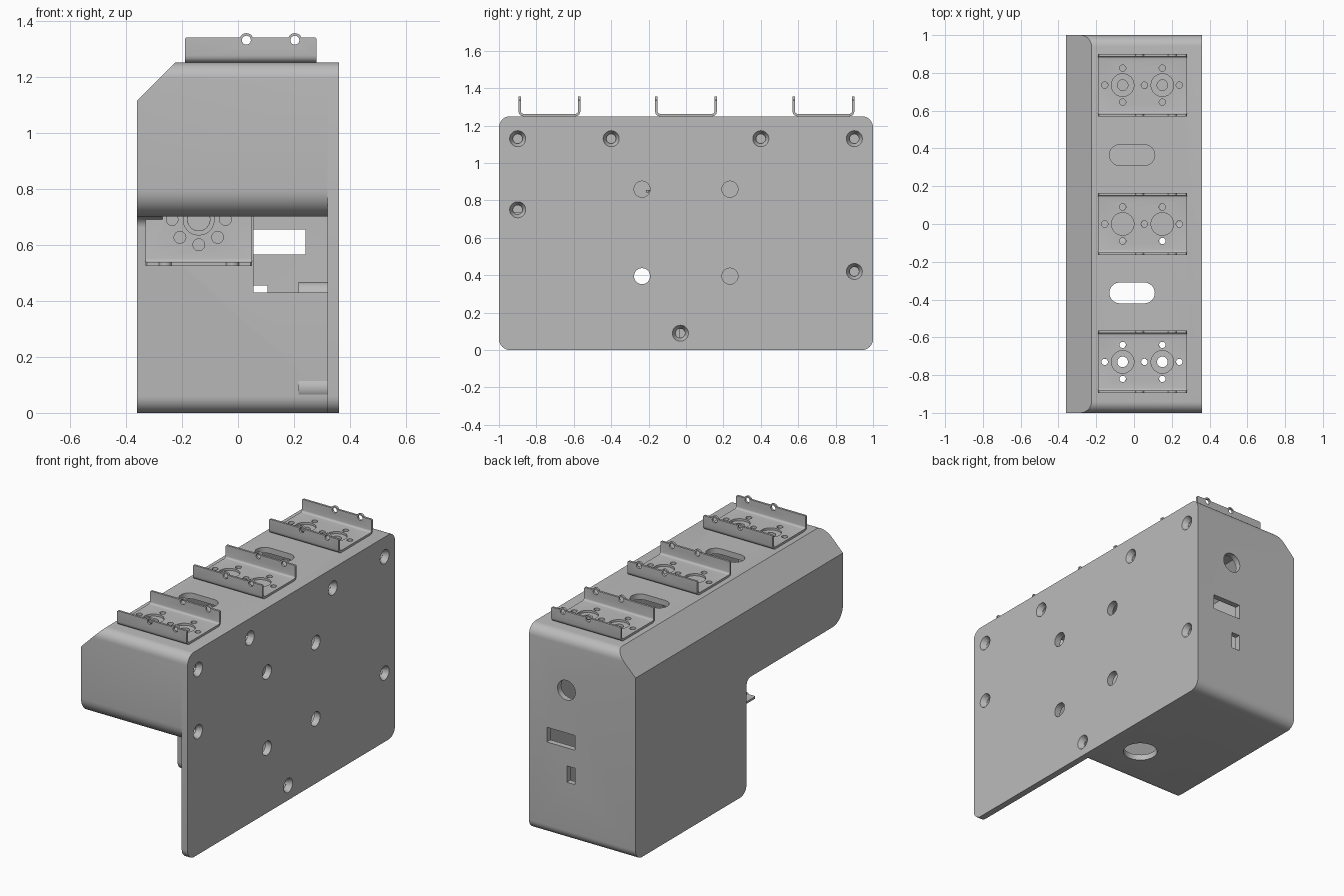
import bpy
import bmesh
import math
from mathutils import Matrix, Vector

if "Cube" in bpy.data.objects:
    bpy.data.objects.remove(bpy.data.objects["Cube"], do_unlink=True)

grey = bpy.data.materials.new("plain grey")
grey.use_nodes = True
colour = (0.5, 0.5, 0.5, 1)
grey.diffuse_color = colour
grey.node_tree.nodes["Principled BSDF"].inputs["Base Color"].default_value = colour


def rounded(corners, steps=8):
    """Outline from (u, v, radius) right-angled corners."""
    out = []
    for i, (u, v, r) in enumerate(corners):
        p = Vector((u, v))
        if r == 0:
            out.append(p)
            continue
        before = (Vector(corners[i - 1][:2]) - p).normalized()
        after = (Vector(corners[(i + 1) % len(corners)][:2]) - p).normalized()
        centre = p + (before + after) * r
        for k in range(steps + 1):
            t = math.pi / 2 * k / steps
            out.append(centre - r * (after * math.cos(t) + before * math.sin(t)))
    return out


def rect(u0, u1, v0, v1, r=0):
    return rounded([(u0, v0, r), (u1, v0, r), (u1, v1, r), (u0, v1, r)])


def circle(u, v, r, n=32):
    return [(u + r * math.cos(math.tau * k / n), v + r * math.sin(math.tau * k / n))
            for k in range(n)]


def prism(name, axis, outline, a, b, end=None):
    """Extrude an outline along an axis; a second outline makes a taper."""
    place = {"x": lambda p, h: (h, p[0], p[1]),
             "y": lambda p, h: (p[0], h, p[1]),
             "z": lambda p, h: (p[0], p[1], h)}[axis]
    bm = bmesh.new()
    low = [bm.verts.new(place(p, a)) for p in outline]
    top = [bm.verts.new(place(p, b)) for p in (end or outline)]
    bm.faces.new(low)
    bm.faces.new(top)
    for i in range(len(low)):
        bm.faces.new((low[i - 1], low[i], top[i], top[i - 1]))
    bmesh.ops.recalc_face_normals(bm, faces=bm.faces)
    mesh = bpy.data.meshes.new(name)
    bm.to_mesh(mesh)
    bm.free()
    mesh.materials.append(grey)
    obj = bpy.data.objects.new(name, mesh)
    bpy.context.collection.objects.link(obj)
    return obj


def combine(obj, tool, operation="DIFFERENCE"):
    bpy.context.view_layer.objects.active = obj
    mod = obj.modifiers.new("combine", "BOOLEAN")
    mod.operation, mod.solver, mod.object = operation, "EXACT", tool
    bpy.ops.object.modifier_apply(modifier=mod.name)
    bpy.data.objects.remove(tool, do_unlink=True)


def cut(obj, axis, outline, a, b, end=None):
    combine(obj, prism("cutter", axis, outline, a, b, end))


def finish(obj):
    bpy.ops.object.select_all(action="DESELECT")
    obj.select_set(True)
    bpy.context.view_layer.objects.active = obj
    bpy.ops.object.shade_smooth_by_angle(angle=math.radians(30))


def l_outline(t):
    """Stepped side profile, inset by the wall thickness t."""
    r = 0.06 - t
    return rounded([(-1 + t, 0.70 + t, 0.10 - t), (-0.07 + t, 0.70 + t, 0.04),
                    (-0.07 + t, t, r), (1 - t, t, r),
                    (1 - t, 1.25 - t, r), (-1 + t, 1.25 - t, r)])


def bevel_wedge(obj, level):
    cut(obj, "y", [(-0.5, level - 0.5), (1.4 - level, 1.4), (-0.5, 1.4)], -1.2, 1.2)


screws = [(-0.9, 1.13), (-0.4, 1.13), (0.4, 1.13), (0.9, 1.13),
          (-0.9, 0.75), (0.9, 0.42), (-0.03, 0.09)]
wall = 0.035
bracket_ys = (-0.73, 0, 0.735)
pattern = [(-0.06, -0.09), (-0.06, 0.09), (0.15, -0.09), (0.15, 0.09),
           (-0.155, 0), (0.24, 0), (0.055, 0)]

# Hollow housing with a bevelled long edge
housing = prism("housing", "x", l_outline(0), -0.36, 0.32)
bevel_wedge(housing, 1.475)
cavity = prism("cavity", "x", l_outline(wall), -0.36 + wall, 0.4)
bevel_wedge(cavity, 1.475 - wall * math.sqrt(2))
combine(housing, cavity)

# Openings under the overhang and in the step
cut(housing, "z", rect(-0.27, 0.4, -0.87, -0.07), 0.6, 0.8)
cut(housing, "y", rect(0.055, 0.4, 0.43, 0.78), -0.15, 0.05)

# Rear ports and the cable hole in the floor
cut(housing, "y", circle(0.107, 0.916, 0.06), 0.9, 1.1)
cut(housing, "y", rect(0.05, 0.24, 0.565, 0.655), 0.9, 1.1)
cut(housing, "y", rect(0.05, 0.105, 0.355, 0.455), 0.9, 1.1)
cut(housing, "z", circle(0.136, 0.218, 0.097), -0.1, 0.1)

# Roof slots and mounting holes
for y in (-0.365, 0.365):
    cut(housing, "z", rect(-0.13, 0.11, y - 0.055, y + 0.055, 0.0549), 1.1, 1.4)
for y in bracket_ys:
    for x, dy in pattern:
        cut(housing, "z", circle(x, y + dy, 0.017, 16), 1.1, 1.4)
    if y:
        for x in (-0.06, 0.15):
            cut(housing, "z", circle(x, y, 0.028), 1.1, 1.4)
finish(housing)

# Side plate with countersunk screw holes and plain mounting holes
plate = prism("side_plate", "x", rect(-1, 1, 0, 1.25, 0.06), 0.32, 0.36)
for y in (-0.235, 0.235):
    for z in (0.395, 0.86):
        cut(plate, "x", circle(y, z, 0.043), 0.2, 0.5)
for y, z in screws:
    cut(plate, "x", circle(y, z, 0.024), 0.2, 0.5)
    cut(plate, "x", circle(y, z, 0.026), 0.328, 0.362, circle(y, z, 0.044))
finish(plate)

# Screw bosses behind the plate
for i, (y, z) in enumerate(screws):
    boss = prism(f"screw_boss_{i + 1}", "x", circle(y, z, 0.047), 0.215, 0.32)
    cut(boss, "x", circle(y, z, 0.024), 0.26, 0.4)
    finish(boss)


def bracket(name, x0, x1, height, ears, holes, matrix):
    """U-shaped bracket: base in xy, two upright flanges with eared holes."""
    t, half = 0.013, 0.165
    u = rounded([(-half, height, 0), (-half, 0, 0.025), (half, 0, 0.025),
                 (half, height, 0), (half - t, height, 0), (half - t, t, 0.012),
                 (t - half, t, 0.012), (t - half, height, 0)], 4)
    obj = prism(name, "x", u, x0, x1)
    # Clip the upper flange corners
    for x, s in ((x0, 1), (x1, -1)):
        tri = [(x - s * 0.01, height - 0.015), (x - s * 0.01, height + 0.01),
               (x + s * 0.015, height + 0.01)]
        cut(obj, "y", tri, -0.3, 0.3)
    for x in ears:
        for a in (-half, half - t):
            ear = prism("ear", "y", circle(x, height - 0.01, 0.025, 24), a, a + t)
            combine(obj, ear, "UNION")
        cut(obj, "y", circle(x, height - 0.01, 0.016, 20), -0.3, 0.3)
    for x, y, r in holes:
        cut(obj, "z", circle(x, y, r, 24), -0.1, 0.05)
    obj.data.transform(matrix)
    finish(obj)


# Three roof brackets
roof_holes = [(x, y, 0.017) for x, y in pattern] + [(-0.06, 0, 0.06), (0.15, 0, 0.06)]
for label, y in zip(("front", "middle", "back"), bracket_ys):
    bracket(f"{label}_roof_bracket", -0.19, 0.28, 0.09, (0.03, 0.203), roof_holes,
            Matrix.Translation((0, y, 1.25)))

# Bracket on the face of the step, opening forwards
ring = [(0.095 * math.cos(k * math.pi / 4), 0.09 * math.sin(k * math.pi / 4), 0.021)
        for k in range(8)]
bracket("step_bracket", -0.19, 0.19, 0.13, (-0.12, 0.12), ring + [(0, 0, 0.04)],
        Matrix.Translation((-0.14, -0.07, 0.69)) @ Matrix.Rotation(math.pi / 2, 4, "X"))

# Raised collar around the middle of the step bracket
collar = prism("step_bracket_collar", "y", circle(-0.14, 0.69, 0.057), -0.089, -0.08)
cut(collar, "y", circle(-0.14, 0.69, 0.04), -0.2, 0)
finish(collar)
